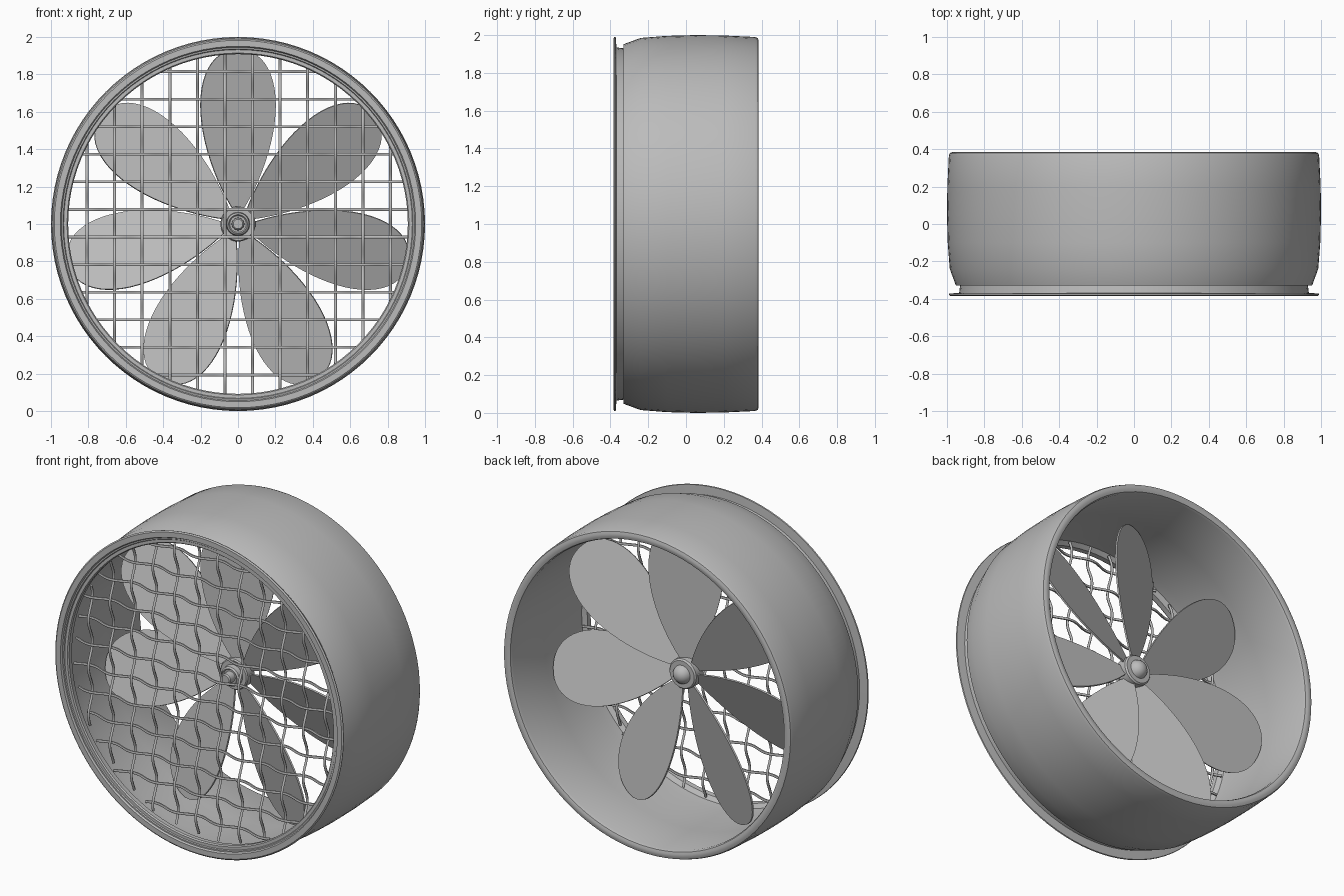
import bpy, bmesh
from math import sin, cos, pi, sqrt, radians
from mathutils import Vector, Matrix

cube = bpy.data.objects.get("Cube")
if cube:
    bpy.data.objects.remove(cube)

CENTRE = Vector((0, 0, 1))

grey = bpy.data.materials.new("plain grey")
grey.use_nodes = True
colour = (0.5, 0.5, 0.5, 1)
grey.diffuse_color = colour
grey.node_tree.nodes["Principled BSDF"].inputs["Base Color"].default_value = colour


def add_object(name, mesh, smooth_angle):
    obj = bpy.data.objects.new(name, mesh)
    bpy.context.collection.objects.link(obj)
    mesh.materials.clear()
    mesh.materials.append(grey)
    bpy.ops.object.select_all(action='DESELECT')
    obj.select_set(True)
    bpy.context.view_layer.objects.active = obj
    bpy.ops.object.shade_smooth_by_angle(angle=radians(smooth_angle))


def lathe(name, profile, closed, segments=96):
    """Revolve (y, radius) points around the fan axis."""
    bm = bmesh.new()
    verts = [bm.verts.new((r, y, 0)) for y, r in profile]
    pairs = list(zip(verts, verts[1:]))
    if closed:
        pairs.append((verts[-1], verts[0]))
    edges = [bm.edges.new(p) for p in pairs]
    bmesh.ops.spin(bm, geom=verts + edges, cent=(0, 0, 0), axis=(0, 1, 0),
                   angle=2 * pi, steps=segments, use_duplicate=False)
    bmesh.ops.remove_doubles(bm, verts=bm.verts, dist=0.0001)
    bmesh.ops.recalc_face_normals(bm, faces=bm.faces)
    bmesh.ops.translate(bm, verts=bm.verts, vec=CENTRE)
    mesh = bpy.data.meshes.new(name)
    bm.to_mesh(mesh)
    bm.free()
    add_object(name, mesh, 28)


# Round duct with a stepped front flange, a narrow neck and a thick rear rim
lathe("housing", [
    (-0.385, 0.982), (-0.379, 0.99), (-0.372, 0.988), (-0.368, 0.935),
    (-0.33, 0.93), (-0.33, 0.952), (-0.24, 0.985), (-0.1, 0.996),
    (0.05, 1.0), (0.2, 0.998), (0.365, 0.99), (0.38, 0.984),
    (0.385, 0.97), (0.385, 0.955), (0.38, 0.941), (0.365, 0.935),
    (0.05, 0.942), (-0.25, 0.94), (-0.31, 0.934), (-0.33, 0.91),
    (-0.36, 0.908), (-0.368, 0.914), (-0.368, 0.932), (-0.374, 0.936),
    (-0.374, 0.944), (-0.385, 0.95),
], closed=True)

# Hub with a stepped shaft nose and a domed rear cap
lathe("hub", [
    (-0.125, 0), (-0.125, 0.025), (-0.118, 0.032), (-0.075, 0.034),
    (-0.075, 0.044), (-0.083, 0.05), (-0.075, 0.06), (-0.045, 0.063),
    (-0.045, 0.088), (-0.037, 0.094), (0.03, 0.092), (0.04, 0.084),
    (0.04, 0.056), (0.058, 0.05), (0.074, 0.035), (0.083, 0.018), (0.085, 0),
], closed=False, segments=48)

# Seven flat pitched petal blades
ROOT, TIP, PITCH, HALF_WIDTH, THICK = 0.04, 0.932, radians(22), 0.216, 0.01
STEPS = 28


def blade_mesh():
    bm = bmesh.new()
    one, other = [], []
    for i in range(STEPS + 1):
        t = sin(pi / 2 * i / STEPS) ** 2
        w = HALF_WIDTH * t ** 0.9 * (1 - t) ** 0.45 / 0.423
        r = ROOT + (TIP - ROOT) * t
        one.append((w, 0, r))
        if 0 < i < STEPS:
            other.append((-w, 0, r))
    face = bm.faces.new([bm.verts.new(p) for p in one + other[::-1]])
    out = bmesh.ops.extrude_face_region(bm, geom=[face])
    moved = [v for v in out["geom"] if isinstance(v, bmesh.types.BMVert)]
    bmesh.ops.translate(bm, verts=moved, vec=(0, THICK, 0))
    bmesh.ops.translate(bm, verts=bm.verts, vec=(0, -THICK / 2, 0))
    bmesh.ops.rotate(bm, verts=bm.verts, matrix=Matrix.Rotation(PITCH, 3, 'Z'))
    bmesh.ops.recalc_face_normals(bm, faces=bm.faces)
    mesh = bpy.data.meshes.new("blade")
    bm.to_mesh(mesh)
    bm.free()
    return mesh


for k in range(7):
    mesh = blade_mesh()
    mesh.transform(Matrix.Translation(CENTRE) @ Matrix.Rotation(2 * pi * k / 7, 4, 'Y'))
    add_object(f"blade_{k + 1}", mesh, 30)

# Woven wire guard across the front opening
SPACING, WIRES, REACH, SHIFT = 0.1475, 12, 0.915, 0.004
WAVE, GUARD_Y = 0.02, -0.295


def guard(name, upright):
    curve = bpy.data.curves.new(name, 'CURVE')
    curve.dimensions = '3D'
    curve.bevel_depth = 0.008
    curve.bevel_resolution = 1
    curve.use_fill_caps = True
    for i in range(WIRES):
        off = (i - (WIRES - 1) / 2) * SPACING + SHIFT
        half = sqrt(REACH ** 2 - off ** 2)
        count = max(8, int(2 * half / SPACING * 8))
        side = (-1) ** i * (1 if upright else -1)
        spline = curve.splines.new('POLY')
        spline.points.add(count)
        for j, point in enumerate(spline.points):
            s = -half + 2 * half * j / count
            cell = (s - SHIFT) / SPACING + (WIRES - 1) / 2
            y = GUARD_Y + side * WAVE * cos(pi * cell)
            x, z = (off, s) if upright else (s, off)
            point.co = (x, y, z + 1, 1)
    source = bpy.data.objects.new(name + "_path", curve)
    bpy.context.collection.objects.link(source)
    bpy.context.view_layer.update()
    deps = bpy.context.evaluated_depsgraph_get()
    mesh = bpy.data.meshes.new_from_object(source.evaluated_get(deps))
    bpy.data.objects.remove(source)
    add_object(name, mesh, 60)


guard("guard_upright_wires", True)
guard("guard_cross_wires", False)
